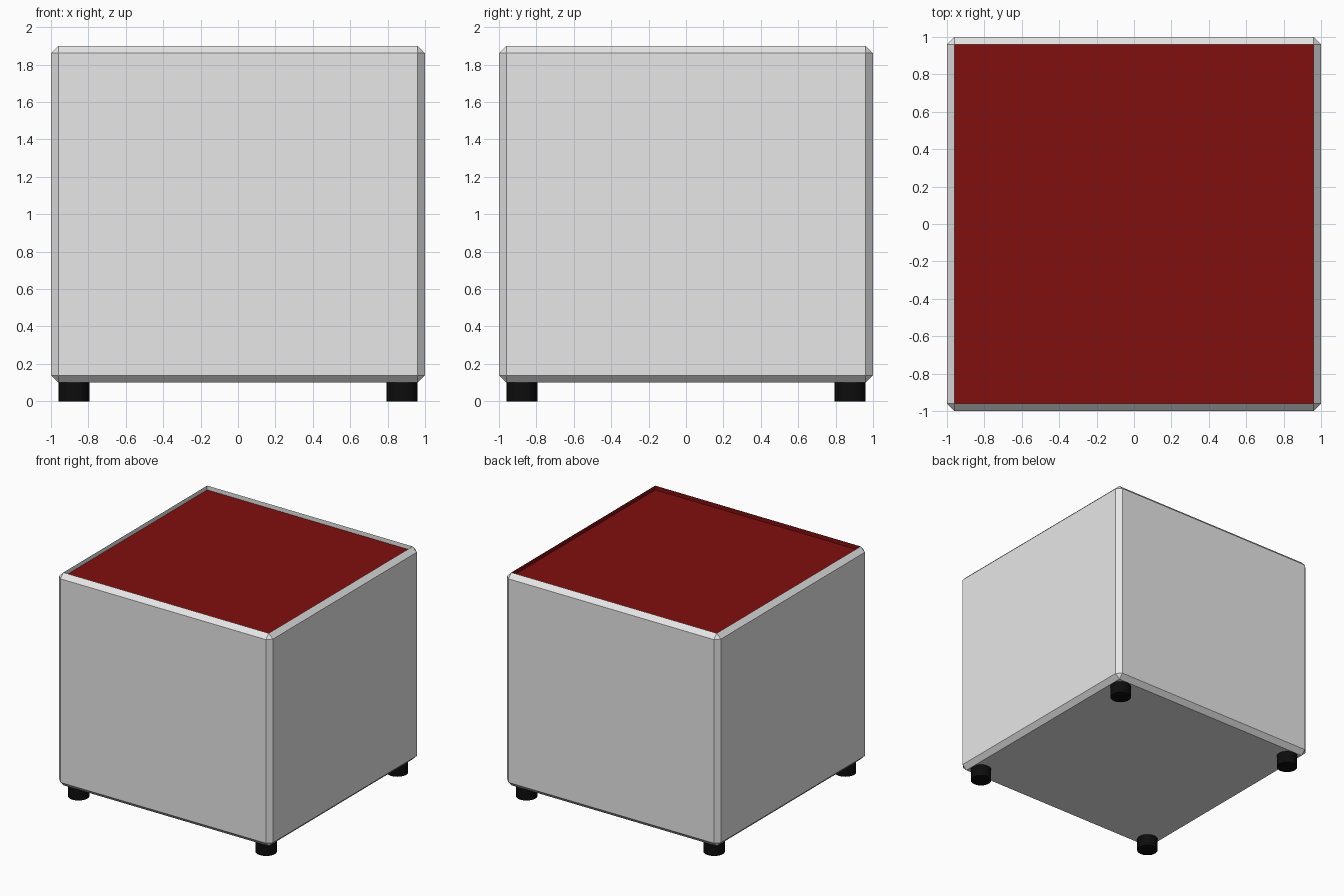
import bpy, bmesh
from mathutils import Matrix

if "Cube" in bpy.data.objects:
    bpy.data.objects.remove(bpy.data.objects["Cube"])


def material(name, r, g, b):
    m = bpy.data.materials.new(name)
    m.diffuse_color = (r, g, b, 1)
    m.use_nodes = True
    m.node_tree.nodes["Principled BSDF"].inputs["Base Color"].default_value = m.diffuse_color
    return m


GREY = material("light_grey", 0.8, 0.8, 0.8)
RED = material("dark_red", 0.22, 0.0045, 0.0045)
BLACK = material("black", 0.004, 0.004, 0.004)

BEVEL = 0.039
BOTTOM, TOP = 0.1, 1.9


def add_object(name, bm, mats):
    me = bpy.data.meshes.new(name)
    bm.to_mesh(me)
    bm.free()
    for m in mats:
        me.materials.append(m)
    ob = bpy.data.objects.new(name, me)
    bpy.context.collection.objects.link(ob)
    return ob


# Chamfered body
bm = bmesh.new()
bmesh.ops.create_cube(bm, size=1, matrix=Matrix.Translation((0, 0, (BOTTOM + TOP) / 2))
                      @ Matrix.Diagonal((2, 2, TOP - BOTTOM, 1)))
bmesh.ops.bevel(bm, geom=bm.edges[:], offset=BEVEL, offset_type='OFFSET',
                segments=1, profile=0.5, affect='EDGES')
bm.normal_update()

# Shallow tray sunk into the top: red floor, red walls on the front and right
top = max(bm.faces, key=lambda f: f.calc_center_median().z)
walls = set(bm.faces)
ret = bmesh.ops.extrude_face_region(bm, geom=[top])
floor = [g for g in ret["geom"] if isinstance(g, bmesh.types.BMFace)][0]
if top.is_valid:
    walls.discard(top)
    bmesh.ops.delete(bm, geom=[top], context='FACES_ONLY')
bmesh.ops.translate(bm, verts=floor.verts[:], vec=(0, 0, -0.036))
bmesh.ops.recalc_face_normals(bm, faces=bm.faces[:])
bm.normal_update()
floor.material_index = 1
for f in bm.faces:
    if f not in walls and f is not floor:
        c = f.calc_center_median()
        if c.x > 0.5 or c.y < -0.5:
            f.material_index = 1
add_object("cube_body", bm, [GREY, RED])

# Four round feet
for sx, side in ((-1, "left"), (1, "right")):
    for sy, end in ((-1, "front"), (1, "back")):
        bm = bmesh.new()
        bmesh.ops.create_cone(bm, cap_ends=True, segments=32, radius1=0.0825, radius2=0.0825,
                              depth=BOTTOM,
                              matrix=Matrix.Translation((sx * 0.877, sy * 0.877, BOTTOM / 2)))
        for f in bm.faces:
            f.smooth = len(f.verts) == 4
        for e in bm.edges:
            e.smooth = all(f.smooth for f in e.link_faces)
        add_object(f"{end}_{side}_foot", bm, [BLACK])
